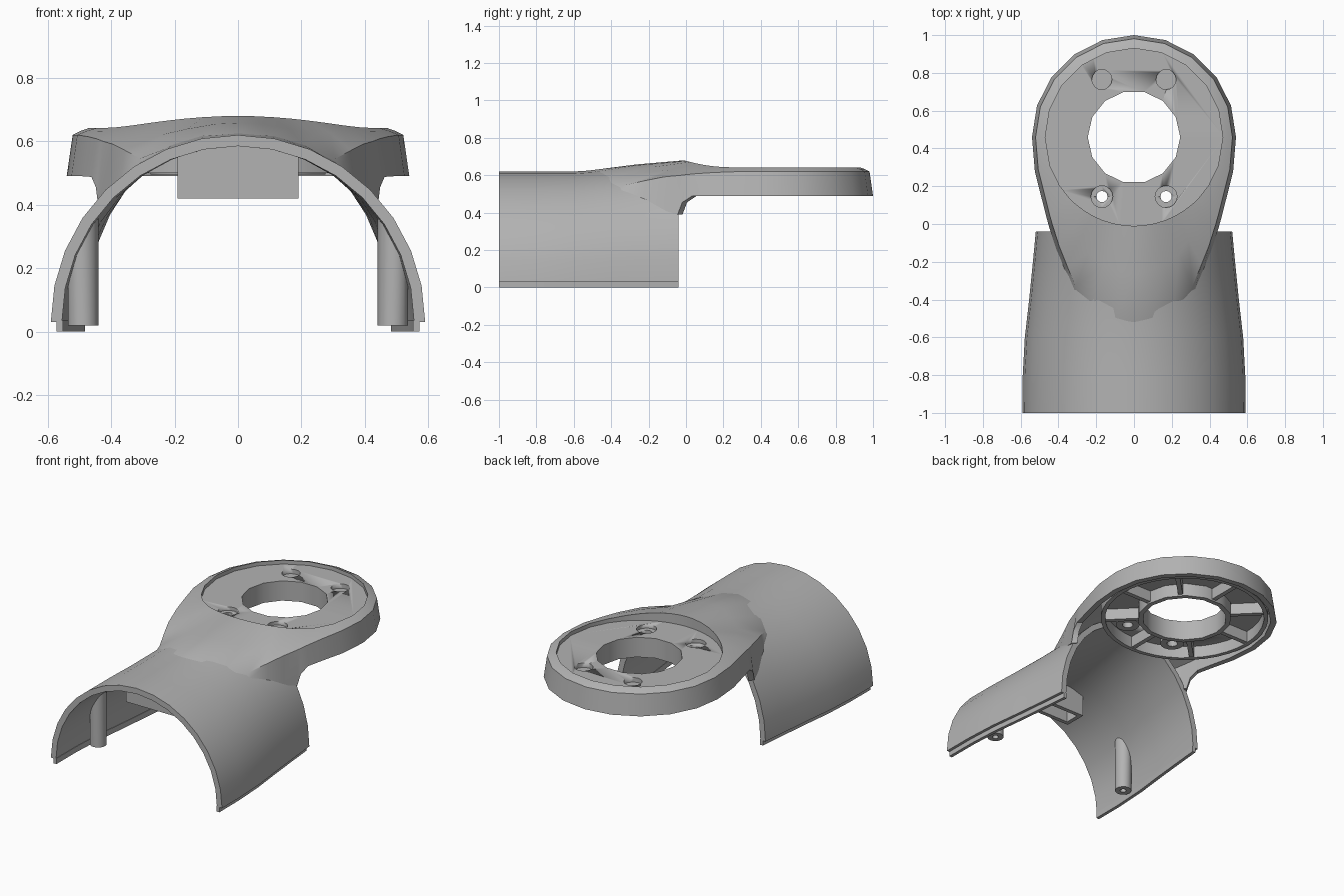
import bpy, bmesh, math
from mathutils import Vector

cube = bpy.data.objects.get("Cube")
if cube:
    bpy.data.objects.remove(cube, do_unlink=True)

grey = bpy.data.materials.new("plain grey")
grey.use_nodes = True
grey.diffuse_color = (0.45, 0.45, 0.45, 1)
grey.node_tree.nodes["Principled BSDF"].inputs["Base Color"].default_value = grey.diffuse_color

FOOT = 0.03      # height of the shell's lower edge
WALL = 0.035     # shell thickness
CY = 0.46        # centre of the round mount


def finish(name, bm, angle=35):
    bmesh.ops.recalc_face_normals(bm, faces=bm.faces)
    mesh = bpy.data.meshes.new(name)
    bm.to_mesh(mesh)
    bm.free()
    mesh.materials.append(grey)
    ob = bpy.data.objects.new(name, mesh)
    bpy.context.collection.objects.link(ob)
    bpy.ops.object.select_all(action='DESELECT')
    ob.select_set(True)
    bpy.context.view_layer.objects.active = ob
    bpy.ops.object.shade_smooth_by_angle(angle=math.radians(angle))
    return ob


def loft(name, rows, wrap=False, caps=False):
    """Skin closed rows of points; wrap joins the last row to the first."""
    bm = bmesh.new()
    vs = [[bm.verts.new(p) for p in row] for row in rows]
    n = len(rows[0])
    pairs = list(zip(vs, vs[1:])) + ([(vs[-1], vs[0])] if wrap else [])
    for a, b in pairs:
        for i in range(n):
            j = (i + 1) % n
            bm.faces.new((a[i], a[j], b[j], b[i]))
    if caps:
        bm.faces.new(vs[0])
        bm.faces.new(vs[-1])
    return finish(name, bm)


def ring(x, y, r, z, n):
    return [(x + r * math.cos(math.tau * i / n), y + r * math.sin(math.tau * i / n), z)
            for i in range(n)]


def tube(name, x, y, r_in, r_out, z0, z1, n):
    return loft(name, [ring(x, y, r, z, n) for r, z in
                       ((r_in, z0), (r_out, z0), (r_out, z1), (r_in, z1))], wrap=True)


# Arched shell: half width and crown height change along its length
STATIONS = [(-1, .59, .62), (-.8, .589, .62), (-.6, .578, .62), (-.4, .555, .633),
            (-.2, .535, .653), (-.04, .52, .675)]


def arch_size(y):
    y = min(max(y, -1), -.04)
    for (y0, a0, p0), (y1, a1, p1) in zip(STATIONS, STATIONS[1:]):
        if y <= y1:
            t = (y - y0) / (y1 - y0)
            return a0 + (a1 - a0) * t, p0 + (p1 - p0) * t


def arch_z(x, y):
    a, peak = arch_size(y)
    return FOOT + (peak - FOOT) * math.sqrt(max(0, 1 - (x / a) ** 2))


def arch_row(y, n=16):
    a, peak = arch_size(y)
    arc = [math.pi * i / n for i in range(n + 1)]
    outer = [(a * math.cos(t), y, FOOT + (peak - FOOT) * math.sin(t)) for t in arc]
    inner = [((a - WALL) * math.cos(t), y, FOOT + (peak - FOOT - WALL) * math.sin(t)) for t in arc]
    return outer + inner[::-1]


shell = loft("arched_shell", [arch_row(s[0]) for s in STATIONS], caps=True)

# Locating lip under each long edge, and slanted screw posts inside
for side, word in ((1, "left"), (-1, "right")):
    rows = []
    for y, a, _ in STATIONS:
        x0, x1 = side * (a - .038), side * (a - .018)
        rows.append([(x0, y, 0), (x1, y, 0), (x1, y, FOOT + .005), (x0, y, FOOT + .005)])
    loft(word + "_lip", rows, caps=True)

    px, py = side * .488, -.68
    top = [(x, y, arch_z(x, y) - .015) for x, y, _ in ring(px, py, .048, 0, 16)]
    loft(word + "_screw_post", [ring(px, py, .018, .12, 16), ring(px, py, .018, FOOT - .01, 16),
                                ring(px, py, .048, FOOT - .01, 16), top], caps=True)

# Open box hanging below the crown
def box_ring(inset, z=None):
    hx, y0, y1 = .19 - inset, -.83 + inset, -.69 - inset
    plan = [(-hx, y0), (0, y0), (hx, y0), (hx, y1), (0, y1), (-hx, y1)]
    return [(x, y, z if z else arch_z(x, y) - .02) for x, y in plan]


loft("hanging_box", [box_ring(0), box_ring(0, .42), box_ring(.025, .42), box_ring(.025)], wrap=True)

# Round rim that flows into a neck over the shell: plan x, y, lower z, shoulder z
half = [(.54 * math.cos(t), CY + .54 * math.sin(t), .49, .62)
        for t in (math.pi / 2 * (1 - i / 5) for i in range(6))]
half += [(.525, .28, .49, .62), (.49, .14, .49, .615), (.462, .03, .488, .608),
         (.448, -.02, .455, .603), (.44, -.045, .39, .60)]
for x, y, rise in ((.41, -.14, .16), (.37, -.24, .09), (.32, -.36, .02),
                   (.22, -.46, 0), (.1, -.53, 0), (0, -.56, 0)):
    z = arch_z(x, y)
    half.append((x, y, z - .012, z + rise + .002))
outline = half + [(-x, y, zb, zs) for x, y, zb, zs in half[-2:0:-1]]

rows = []
for x, y, zb, zs in outline:
    d = Vector((x, y - CY))
    R = d.length
    d.normalize()
    t = min(max((.25 - (CY + .47 * d.y)) / .26, 0), 1)
    zr = .642 + .038 * t * t
    rs = R * .965
    section = [(.47, .59), (.47, zr), (.47 + (rs - .47) * .5, zr + (zs - zr) * .4), (rs, zs), (R, zb),
               (R - WALL, zb), (R - WALL, max(zb, zs - .04)), (.47, zr - WALL)]
    rows.append([(d.x * r, CY + d.y * r, z) for r, z in section])
loft("rim_and_neck", rows, wrap=True)

# Recessed mounting plate, drilled with boolean cutters
def disc(name, x, y, r, z0, z1, n):
    return loft(name, [ring(x, y, r, z0, n), ring(x, y, r, z1, n)], caps=True)


plate = disc("mounting_plate", 0, CY, .478, .575, .618, 40)
cutters = [disc("centre_cutter", 0, CY, .245, .4, .8, 14)]
for x in (-.17, .17):
    cutters.append(disc("front_counterbore_cutter", x, .145, .058, .596, .7, 16))
    cutters.append(disc("front_hole_cutter", x, .145, .03, .4, .7, 12))
    cutters.append(disc("back_counterbore_cutter", x, .765, .053, .59, .7, 16))
    tube("screw_boss", x, .145, .031, .07, .53, .58, 16)
for c in cutters:
    m = plate.modifiers.new(c.name, 'BOOLEAN')
    m.object = c
    m.operation = 'DIFFERENCE'
    m.solver = 'EXACT'
    c.hide_render = True
    c.hide_set(True)

# Hub, under-plate ring and eight stiffening ribs
tube("hub", 0, CY, .245, .275, .495, .617, 14)
tube("under_ring", 0, CY, .465, .49, .50, .595, 40)
for i in range(8):
    t = math.tau * i / 8
    u, v = Vector((math.cos(t), math.sin(t))), Vector((-math.sin(t), math.cos(t))) * .014
    plan = [u * .265 + v, u * .475 + v, u * .475 - v, u * .265 - v]
    loft("rib", [[(p.x, p.y + CY, z) for p in plan] for z in (.505, .58)], caps=True)
